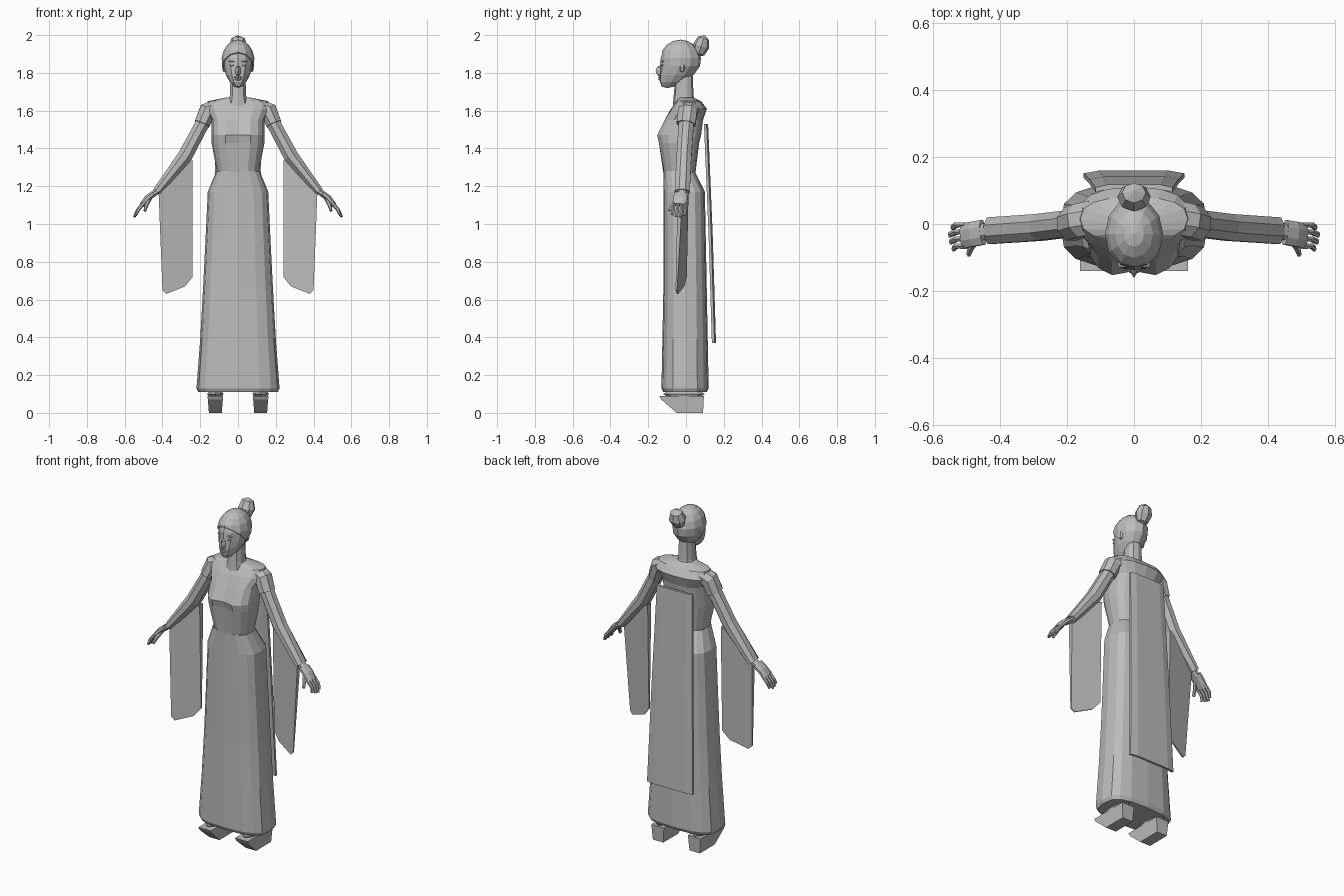
import bpy, bmesh, math
from mathutils import Vector

if "Cube" in bpy.data.objects:
    bpy.data.objects.remove(bpy.data.objects["Cube"])

grey = bpy.data.materials.new("plain grey")
grey.use_nodes = True
grey.diffuse_color = (0.5, 0.5, 0.5, 1)
grey.node_tree.nodes["Principled BSDF"].inputs["Base Color"].default_value = grey.diffuse_color


def finish(name, bm, pair=False):
    """Turn a bmesh into a named object, mirrored across x when it is one of a pair."""
    bmesh.ops.recalc_face_normals(bm, faces=bm.faces)
    mesh = bpy.data.meshes.new(name)
    bm.to_mesh(mesh)
    bm.free()
    mesh.materials.append(grey)
    ob = bpy.data.objects.new(name, mesh)
    bpy.context.collection.objects.link(ob)
    if pair:
        ob.modifiers.new("mirror", "MIRROR").use_mirror_merge = False
    return ob


def skin(bm, rings):
    """Bridge equal rings of points and cap both ends."""
    loops = [[bm.verts.new(point) for point in ring] for ring in rings]
    for lower, upper in zip(loops, loops[1:]):
        for i in range(len(lower)):
            bm.faces.new((lower[i - 1], lower[i], upper[i], upper[i - 1]))
    bm.faces.new(loops[0])
    bm.faces.new(loops[-1])


def soften(value, squareness):
    return math.copysign(abs(value) ** squareness, value)


def stack(rows, sides=16, squareness=0.8):
    """Horizontal rings, each given as height, half width, front and back."""
    bm = bmesh.new()
    angles = [math.tau * i / sides for i in range(sides)]
    skin(bm, [[(width * soften(math.sin(a), squareness),
                (front + back) / 2 + soften(math.cos(a), squareness) * (back - front) / 2,
                height) for a in angles] for height, width, front, back in rows])
    return bm


def tube(bm, path, depth, sides=8):
    """Limb along rows of x, y, z and radius, with a fixed radius in depth."""
    points = [Vector(row[:3]) for row in path]
    angles = [math.tau * (k + 0.5) / sides for k in range(sides)]
    rings = []
    for i, point in enumerate(points):
        ahead = points[min(i + 1, len(points) - 1)]
        along = (ahead - points[max(i - 1, 0)]).normalized()
        up = along.cross(Vector((0, 1, 0))).normalized()
        across = up.cross(along) * depth
        rings.append([point + across * math.cos(a) + up * path[i][3] * math.sin(a)
                      for a in angles])
    skin(bm, rings)


def ball(segments, rows):
    bm = bmesh.new()
    bmesh.ops.create_uvsphere(bm, u_segments=segments, v_segments=rows, radius=1)
    return bm


def blob(name, centre, size, pair=False, segments=8):
    bm = ball(segments, 4)
    bmesh.ops.scale(bm, vec=size, verts=bm.verts)
    bmesh.ops.translate(bm, vec=centre, verts=bm.verts)
    return finish(name, bm, pair)


def head_shape(grow):
    """Rounded skull whose lower half narrows and slides forward to the chin."""
    bm = ball(12, 9)
    for vert in bm.verts:
        x, y, z = vert.co
        drop = max(0, -z)
        vert.co = (x * (0.082 + grow) * (1 - drop / 5),
                   max(y * (0.105 + grow) - 0.03 - 0.07 * drop ** 1.5, -0.138 - grow),
                   1.86 + z * (0.14 if drop else 0.11 + grow))
    return bm


# Long skirt flaring toward a turned hem
skirt_rows = [(0.11, 0.21, -0.12, 0.11)]
for step in range(5):
    t = step / 4
    skirt_rows.append((0.13 + 1.04 * t, 0.22 - 0.06 * t ** 0.8, -0.13 + 0.01 * min(1, 2 * t),
                       0.12 - 0.02 * t))
skirt_rows.append((1.28, 0.115, -0.12, 0.045))
finish("skirt", stack(skirt_rows, squareness=0.68))

# Bodice, bust and shoulder yoke, with the bust parted at the centre
bodice = stack([
    (1.27, 0.11, -0.12, 0.05), (1.43, 0.14, -0.15, 0.07), (1.47, 0.14, -0.16, 0.08),
    (1.55, 0.14, -0.12, 0.09), (1.61, 0.17, -0.08, 0.11), (1.65, 0.16, -0.05, 0.08),
    (1.67, 0.06, -0.04, 0.04)])
for vert in bodice.verts:
    if abs(vert.co.x) < 0.01 and vert.co.y < -0.1 and vert.co.z > 1.4:
        vert.co.y += 0.02
finish("bodice", bodice)

# Neck widening into the collar
finish("neck", stack([(1.62, 0.06, -0.07, 0.05), (1.68, 0.045, -0.065, 0.04),
                      (1.8, 0.04, -0.055, 0.035)], sides=10))

# Head, and a hair cap trimmed along a sloping hairline
finish("head", head_shape(0))
hair = head_shape(0.006)
bmesh.ops.bisect_plane(hair, geom=hair.verts[:] + hair.edges[:] + hair.faces[:],
                       plane_co=(0, -0.13, 1.91), plane_no=(0, 0.7, 0.7), clear_inner=True)
bmesh.ops.holes_fill(hair, edges=[edge for edge in hair.edges if edge.is_boundary])
finish("hair", hair)
bun = blob("hair_bun", (0, 0, 0), (0.05, 0.044, 0.06))
bun.location = (0, 0.08, 1.942)
bun.rotation_euler.x = -0.3

# Face details
blob("nose", (0, -0.135, 1.81), (0.016, 0.026, 0.03), segments=4)
blob("upper_lip", (0, -0.138, 1.777), (0.02, 0.01, 0.006))
blob("lower_lip", (0, -0.138, 1.766), (0.018, 0.01, 0.006))
blob("eye", (0.03, -0.123, 1.84), (0.015, 0.01, 0.006), pair=True)
blob("brow", (0.03, -0.122, 1.86), (0.02, 0.01, 0.004), pair=True)
blob("ear", (0.075, -0.02, 1.83), (0.01, 0.016, 0.027), pair=True, segments=6)

# Arms in sleeves that narrow to the cuff
sleeve = bmesh.new()
tube(sleeve, [(0.1, 0.02, 1.62, 0.03), (0.15, 0.01, 1.6, 0.045), (0.2, 0, 1.51, 0.04),
              (0.28, -0.01, 1.36, 0.042), (0.43, -0.02, 1.17, 0.025)], depth=0.043)
finish("sleeve", sleeve, pair=True)

# Short over-sleeves at the shoulder
cap_sleeve = bmesh.new()
tube(cap_sleeve, [(0.12, 0.02, 1.62, 0.04), (0.16, 0.01, 1.6, 0.05), (0.19, 0, 1.53, 0.045)],
     depth=0.054)
finish("cap_sleeve", cap_sleeve, pair=True)

# Hanging sleeve drapes, thinning and swinging forward toward the bottom
outline = [(0.24, 1.34), (0.24, 0.72), (0.28, 0.67), (0.38, 0.63), (0.4, 0.65),
           (0.42, 1.16), (0.34, 1.28)]
drape = bmesh.new()
skin(drape, [[(x, -0.32 * (x - 0.24) * min(1, 1.7 - z) + side * (0.004 + 0.02 * max(0, z - 0.7)), z)
              for x, z in outline] for side in (-1, 1)])
finish("sleeve_drape", drape, pair=True)

# Hands: palm, four fingers and thumb
hand = bmesh.new()
tube(hand, [(0.42, -0.02, 1.18, 0.018), (0.46, -0.025, 1.15, 0.018)], depth=0.026)
tube(hand, [(0.45, -0.025, 1.16, 0.016), (0.48, -0.03, 1.135, 0.018), (0.51, -0.035, 1.1, 0.013)],
     depth=0.04)
for finger in range(4):
    y = -0.003 - 0.021 * finger
    drop = 0.008 * abs(finger - 1.3)
    tube(hand, [(0.5, y, 1.11, 0.011), (0.53, y, 1.075, 0.01),
                (0.552 - drop, y - 0.008, 1.035 + drop, 0.006)], depth=0.009, sides=6)
tube(hand, [(0.465, -0.04, 1.14, 0.012), (0.485, -0.07, 1.1, 0.011), (0.493, -0.09, 1.07, 0.007)],
     depth=0.01, sides=6)
finish("hand", hand, pair=True)

# Long back panel, widening downward, with edges turned toward the body
panel = bmesh.new()
panel_rings = []
for t in (0, 0.5, 1):
    width, y, z = 0.115 + 0.035 * t, 0.117 + 0.042 * t ** 0.8, 1.53 - 1.16 * t
    outer = [(-width, y - 0.008, z), (-width * 0.7, y, z), (width * 0.7, y, z), (width, y - 0.008, z)]
    panel_rings.append(outer + [(x, depth - 0.014, z) for x, depth, z in reversed(outer)])
skin(panel, panel_rings)
finish("back_panel", panel)

# Platform shoes with a sloped toe, and the feet above them
shoe = bmesh.new()
profile = [(-0.14, 0.09), (-0.13, 0.07), (-0.05, 0), (0.09, 0), (0.095, 0.09)]
skin(shoe, [[(0.12 + side * (0.034 + 0.08 * z), y, z) for y, z in profile] for side in (-1, 1)])
finish("platform_shoe", shoe, pair=True)
blob("foot", (0.12, -0.01, 0.1), (0.043, 0.11, 0.03), pair=True)
